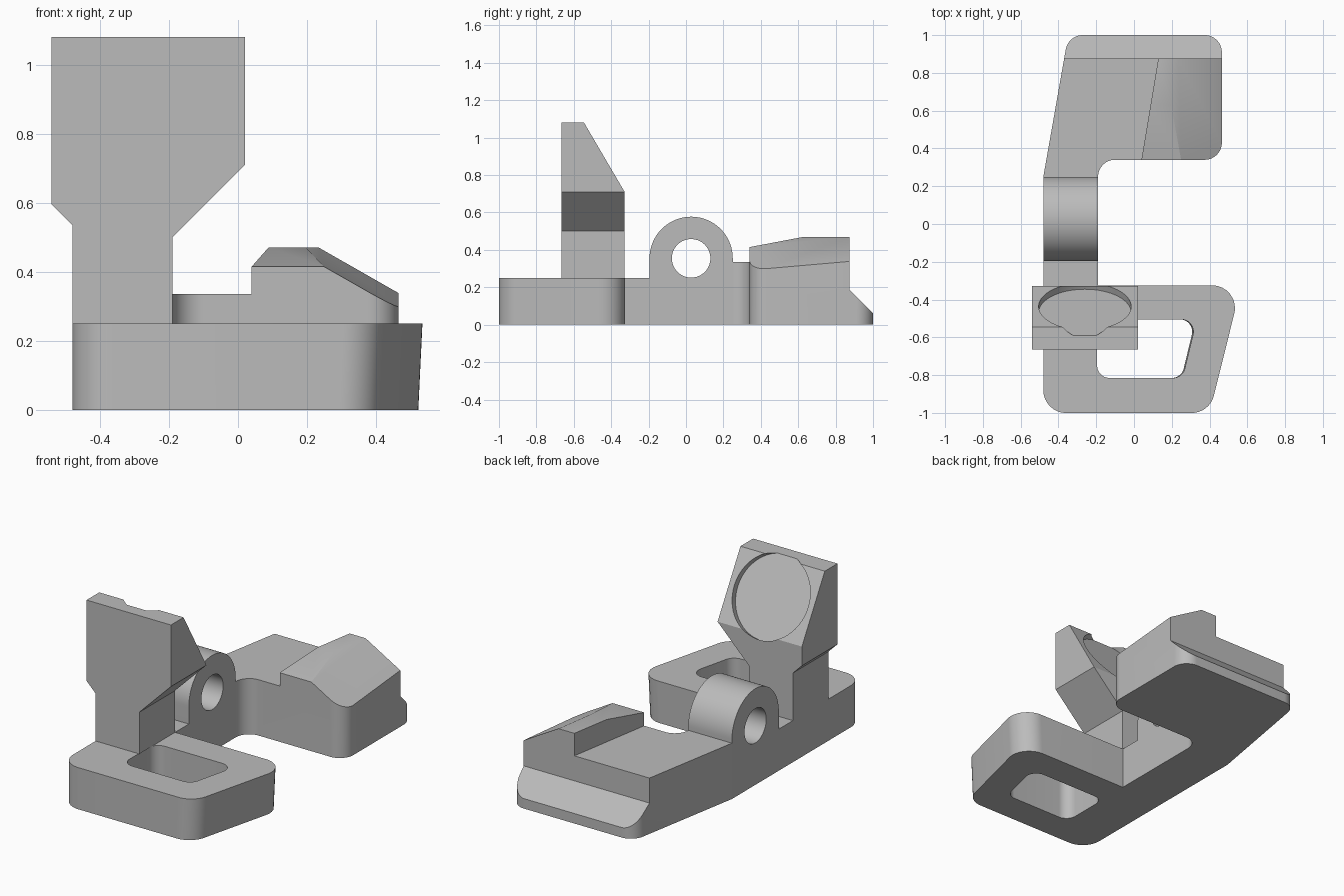
import bpy, bmesh, math
from mathutils import Vector

if "Cube" in bpy.data.objects:
    bpy.data.objects.remove(bpy.data.objects["Cube"], do_unlink=True)

grey = bpy.data.materials.new("plain grey")
grey.use_nodes = True
grey.diffuse_color = (0.5, 0.5, 0.5, 1)
grey.node_tree.nodes["Principled BSDF"].inputs["Base Color"].default_value = (0.5, 0.5, 0.5, 1)


def rounded(corners, steps=10):
    """Outline from (x, y, radius) corners, with each radius turned into an arc."""
    out = []
    for i, (x, y, r) in enumerate(corners):
        p = Vector((x, y))
        if not r:
            out.append(p)
            continue
        a = (Vector(corners[i - 1][:2]) - p).normalized()
        b = (Vector(corners[(i + 1) % len(corners)][:2]) - p).normalized()
        half = a.angle(b) / 2
        centre = p + (a + b).normalized() * (r / math.sin(half))
        start = p + a * (r / math.tan(half)) - centre
        end = p + b * (r / math.tan(half)) - centre
        for k in range(steps + 1):
            t = k / steps
            out.append(centre + start.lerp(end, t).normalized() * r)
    return out


def circle(u, v, r, first=0, last=360, steps=64):
    return [(u + r * math.cos(math.radians(first + (last - first) * k / steps)),
             v + r * math.sin(math.radians(first + (last - first) * k / steps)))
            for k in range(steps + (last - first < 360))]


def prism(name, outline, lo, hi, axis="z"):
    """Extrude a 2D outline along an axis."""
    place = {"x": lambda u, v, w: (w, u, v),
             "y": lambda u, v, w: (u, w, v),
             "z": lambda u, v, w: (u, v, w)}[axis]
    bm = bmesh.new()
    face = bm.faces.new([bm.verts.new(place(u, v, lo)) for u, v in outline])
    new = bmesh.ops.extrude_face_region(bm, geom=[face])["geom"]
    bmesh.ops.translate(bm, verts=[g for g in new if isinstance(g, bmesh.types.BMVert)],
                        vec=place(0, 0, hi - lo))
    bmesh.ops.recalc_face_normals(bm, faces=bm.faces)
    mesh = bpy.data.meshes.new(name)
    bm.to_mesh(mesh)
    bm.free()
    mesh.materials.append(grey)
    obj = bpy.data.objects.new(name, mesh)
    bpy.context.collection.objects.link(obj)
    return obj


def slice_off(obj, point, normal):
    """Remove what lies beyond a plane and close the cut."""
    bm = bmesh.new()
    bm.from_mesh(obj.data)
    bmesh.ops.bisect_plane(bm, geom=bm.verts[:] + bm.edges[:] + bm.faces[:],
                           plane_co=point, plane_no=normal, clear_outer=True)
    bmesh.ops.holes_fill(bm, edges=[e for e in bm.edges if e.is_boundary], sides=0)
    bmesh.ops.recalc_face_normals(bm, faces=bm.faces)
    bm.to_mesh(obj.data)
    bm.free()


def subtract(obj, cutter):
    mod = obj.modifiers.new("cut", "BOOLEAN")
    mod.operation, mod.solver, mod.object = "DIFFERENCE", "EXACT", cutter
    bpy.context.view_layer.objects.active = obj
    bpy.ops.object.modifier_apply(modifier=mod.name)
    bpy.data.objects.remove(cutter, do_unlink=True)


def draft(obj, beyond):
    """Lean the slanted side slightly inward towards the bottom."""
    for v in obj.data.vertices:
        if v.co.x > beyond and v.co.z < 0.01:
            v.co.x -= 0.012


LEFT, RIGHT = -0.48, -0.19

# Front base with the connecting bar, and its window
front_base = prism("front_base", rounded([
    (LEFT, -1, .12), (.40, -1, .12), (.568, -.325, .12),
    (RIGHT, -.325, 0), (RIGHT, .25, 0), (LEFT, .25, 0)]), 0, .25)
draft(front_base, .25)
window = prism("window_cutter", rounded([
    (-.195, -.815, .065), (.26, -.815, .065), (.335, -.505, .065), (-.195, -.505, .065)]), 0, .25)
draft(window, .18)
for v in window.data.vertices:
    v.co.z = v.co.z * 2 - .125
subtract(front_base, window)

# Pivot lug with its through hole
lug = prism("pivot_lug", [(-.195, .25)] + circle(.0275, .355, .2225, 180, 0, 48) + [(.25, .25)],
            LEFT, RIGHT, "x")
subtract(lug, prism("hole_cutter", circle(.0275, .355, .103), -1, 1, "x"))

# Rear block: ramped top, sloping side, lower deck and chamfered heel
rear = prism("rear_block", rounded([
    (LEFT, .25, 0), (RIGHT, .25, 0), (RIGHT, .34, .089), (.465, .34, .09),
    (.465, 1, .09), (-.348, 1, .09)]), 0, .47)
slice_off(rear, (0, .34, .415), (0, -.055, .29))
slice_off(rear, (.2, .65, .47), (.57, -.087, 1))
subtract(rear, prism("deck_cutter", [(-1, 0), (-.017, 0), (.183, 1.2), (-1, 1.2)], .335, 1))
subtract(rear, prism("heel_cutter", [(.875, 1), (.875, .185), (1.2, -.14), (1.2, 1)], -1, 1, "x"))

# Upright plate with a leaning back face
upright = prism("upright", [
    (LEFT, .25), (RIGHT, .25), (RIGHT, .5), (.02, .71), (.02, 1.08),
    (-.54, 1.08), (-.54, .595), (LEFT, .535)], -.665, -.328, "y")
lean = Vector((0, .37, .217)).normalized()
slice_off(upright, (0, -.545, 1.08), lean)

# Shallow round recess in the leaning face
recess = prism("recess_cutter", circle(0, 0, .245), -.038, .3)
recess.rotation_euler = lean.to_track_quat("Z", "Y").to_euler()
recess.location = (-.26, -.4365, .895)
bpy.context.view_layer.update()
subtract(upright, recess)

for obj in (front_base, lug, rear, upright):
    bpy.ops.object.select_all(action="DESELECT")
    obj.select_set(True)
    bpy.context.view_layer.objects.active = obj
    bpy.ops.object.shade_smooth_by_angle(angle=math.radians(30))
